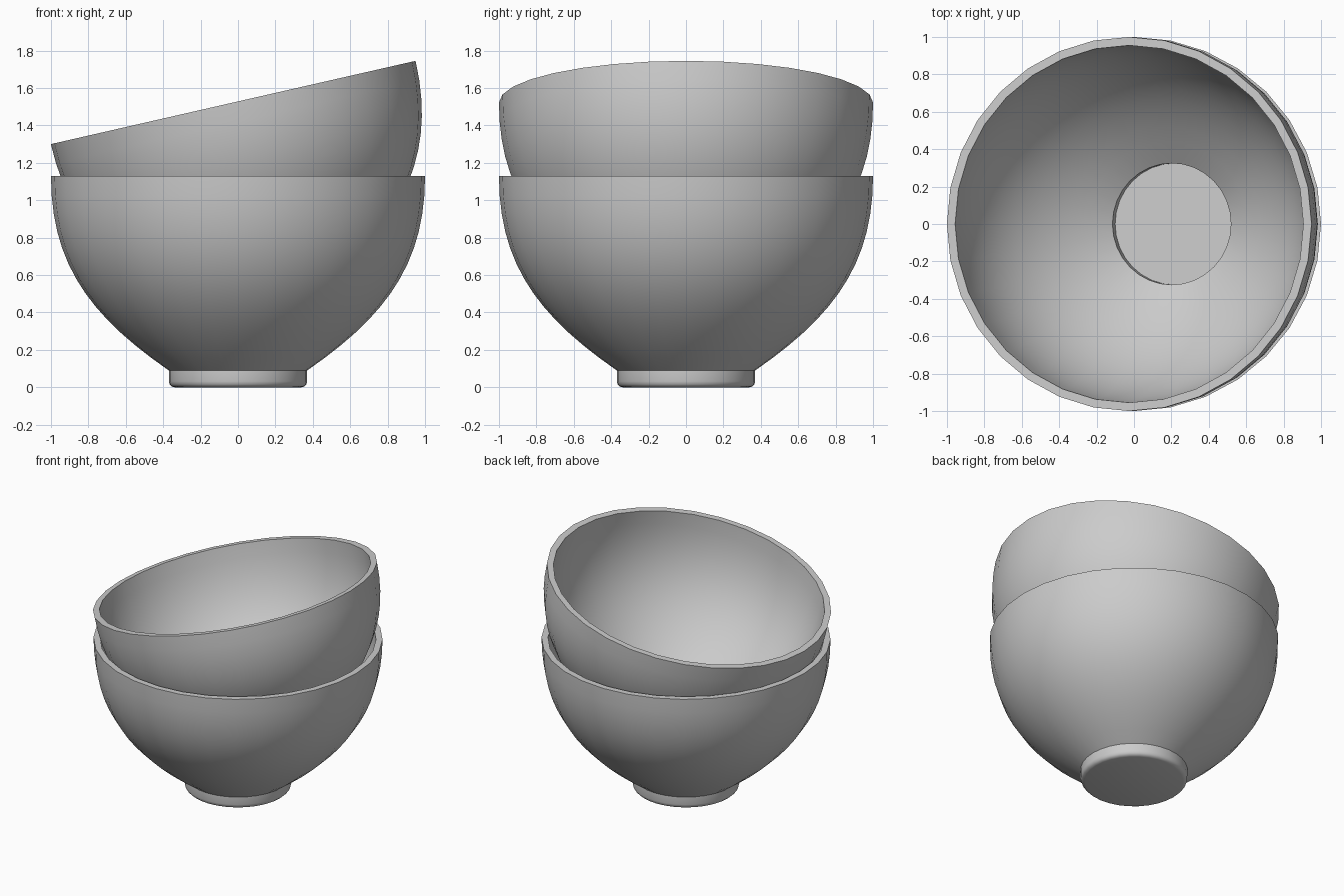
import bpy, bmesh
from math import radians, degrees
from mathutils import Vector, geometry

if "Cube" in bpy.data.objects:
    bpy.data.objects.remove(bpy.data.objects["Cube"])

SEGMENTS = 32
WALL = 0.045

# Body curve in the (radius, height) plane, foot to rim
body = [Vector((p.x, p.y)) for p in geometry.interpolate_bezier(
    (0.37, 0.09, 0), (0.79, 0.38, 0), (1.0, 0.66, 0), (1.0, 1.13, 0), 14)]


def offset_inward(points, distance):
    result = []
    for i, p in enumerate(points):
        tangent = (points[min(i + 1, len(points) - 1)] - points[max(i - 1, 0)]).normalized()
        result.append(p + Vector((-tangent.y, tangent.x)) * distance)
    result[-1] = points[-1] + Vector((-distance, 0))
    return result


# Full section: rounded foot, outside wall, flat rim, inside wall, sunken floor
foot = [(0, 0), (0.34, 0), (0.356, 0.005), (0.366, 0.016), (0.37, 0.032)]
inside = [tuple(p) for p in reversed(offset_inward(body, WALL)) if p.x > 0.35]
profile = foot + [tuple(p) for p in body] + inside + [(0.325, 0.11), (0.325, WALL), (0, WALL)]


def make_bowl(name, location=(0, 0, 0), tilt=0):
    bm = bmesh.new()
    verts = [bm.verts.new((r, 0, z)) for r, z in profile]
    edges = [bm.edges.new(pair) for pair in zip(verts, verts[1:])]
    bmesh.ops.spin(bm, geom=verts + edges, cent=(0, 0, 0), axis=(0, 0, 1),
                   angle=radians(360), steps=SEGMENTS, use_duplicate=False)
    bmesh.ops.remove_doubles(bm, verts=bm.verts, dist=0.0005)
    bmesh.ops.recalc_face_normals(bm, faces=bm.faces)
    mesh = bpy.data.meshes.new(name)
    bm.to_mesh(mesh)
    bm.free()
    bowl = bpy.data.objects.new(name, mesh)
    bpy.context.collection.objects.link(bowl)
    bowl.location = location
    bowl.rotation_euler = (0, tilt, 0)
    bpy.ops.object.select_all(action='DESELECT')
    bowl.select_set(True)
    bpy.context.view_layer.objects.active = bowl
    bpy.ops.object.shade_smooth_by_angle(angle=radians(35))
    return bowl


# Upright bowl with a second one leaning inside it
make_bowl("lower_bowl")
make_bowl("upper_bowl", (0.226, 0, 0.421), radians(-12.86))
